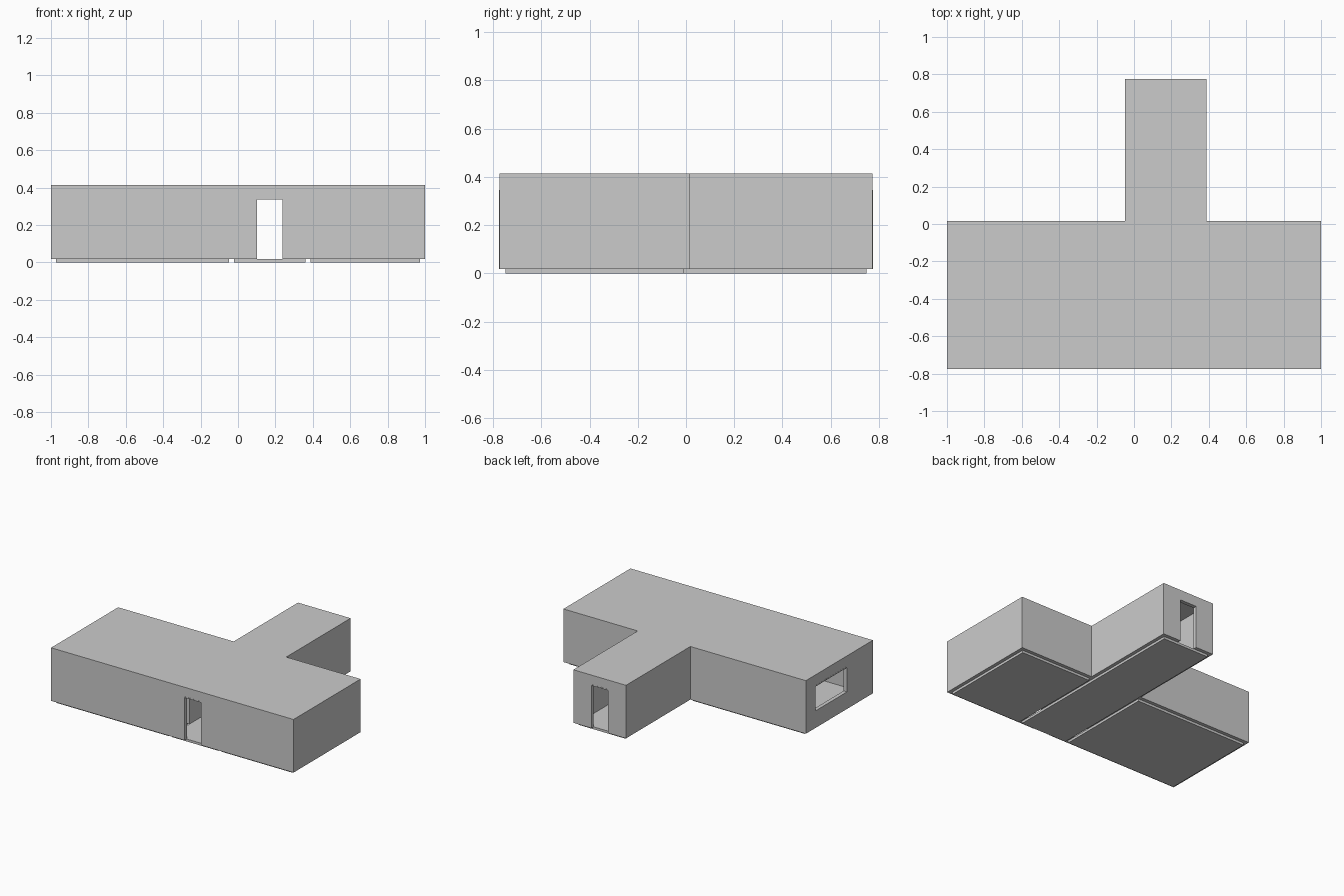
import bpy, bmesh

if "Cube" in bpy.data.objects:
    bpy.data.objects.remove(bpy.data.objects["Cube"])

X0, X1 = -1.0, 1.0            # main block
Y0, YM, Y1 = -0.774, 0.016, 0.774
CX0, CX1 = -0.047, 0.387      # corridor wing
T = 0.026                     # wall thickness
ZB, ZC, ZT = 0.018, 0.404, 0.414
DOOR_TOP = 0.345
F = 0.008                     # frame thickness


def link(name, bm):
    bmesh.ops.recalc_face_normals(bm, faces=bm.faces)
    me = bpy.data.meshes.new(name)
    bm.to_mesh(me)
    bm.free()
    ob = bpy.data.objects.new(name, me)
    bpy.context.collection.objects.link(ob)
    return ob


def boxes(name, items):
    bm = bmesh.new()
    for (a, b, c), (d, e, f) in items:
        vs = bmesh.ops.create_cube(bm, size=1)["verts"]
        for v in vs:
            v.co = (d if v.co.x > 0 else a, e if v.co.y > 0 else b, f if v.co.z > 0 else c)
    return link(name, bm)


def t_prism(name, z0, z1):
    pts = [(X0, Y0), (X1, Y0), (X1, YM), (CX1, YM), (CX1, Y1), (CX0, Y1), (CX0, YM), (X0, YM)]
    bm = bmesh.new()
    face = bm.faces.new([bm.verts.new((x, y, z0)) for x, y in pts])
    ext = bmesh.ops.extrude_face_region(bm, geom=[face], use_keep_orig=True)["geom"]
    for v in ext:
        if isinstance(v, bmesh.types.BMVert):
            v.co.z = z1
    return link(name, bm)


def cut(ob, items):
    for it in items:
        c = boxes("cutter", [it])
        c.hide_render = True
        m = ob.modifiers.new("cut", "BOOLEAN")
        m.operation, m.solver, m.object = "DIFFERENCE", "EXACT", c
        bpy.context.view_layer.update()
        dg = bpy.context.evaluated_depsgraph_get()
        me = bpy.data.meshes.new_from_object(ob.evaluated_get(dg))
        ob.modifiers.clear()
        ob.data = me
        bpy.data.objects.remove(c)


# Rooms: (x0, y0, x1, y1)
rooms = {
    "left_room": (X0 + T, Y0 + T, CX0, YM - T),
    "corridor": (CX0 + T, Y0 + T, CX1 - T, Y1 - T),
    "right_room": (CX1, Y0 + T, X1 - T, YM - T),
}
# Openings: name, axis the wall faces, wall start, span along wall, z range
openings = [
    ("front_door", "y", Y0, 0.093, 0.247, ZB, DOOR_TOP),
    ("back_door", "y", Y1 - T, 0.093, 0.247, ZB, DOOR_TOP),
    ("left_inner_door", "x", CX0, -0.69, -0.535, ZB, DOOR_TOP),
    ("right_inner_door", "x", CX1 - T, -0.69, -0.535, ZB, DOOR_TOP),
    ("window", "x", X0, -0.475, -0.09, 0.138, 0.335),
]


def span(axis, w0, w1, a, b, z0, z1):
    if axis == "y":
        return ((a, w0, z0), (b, w1, z1))
    return ((w0, a, z0), (w1, b, z1))


# Walls: T-shaped block hollowed by rooms and openings
walls = t_prism("walls", ZB, ZC)
cut(walls, [((a, b, -0.1), (c, d, 0.6)) for a, b, c, d in rooms.values()])
cut(walls, [span(ax, w - 0.01, w + T + 0.01, a, b, z0 if z0 > ZB else -0.05, z1)
            for _, ax, w, a, b, z0, z1 in openings])

# Flat roof
t_prism("roof", ZC, ZT)

# Floor slab of each room
for n, (a, b, c, d) in rooms.items():
    boxes(n + "_floor", [((a, b, 0), (c, d, ZB))])

# Thin linings inside doors and window
for n, ax, w, a, b, z0, z1 in openings:
    p, q = w - 0.001, w + T + 0.001
    parts = [span(ax, p, q, a, a + F, z0, z1), span(ax, p, q, b - F, b, z0, z1),
             span(ax, p, q, a + F, b - F, z1 - F, z1)]
    if z0 > ZB:
        parts.append(span(ax, p, q, a + F, b - F, z0, z0 + F))
    boxes(n + "_frame", parts)
